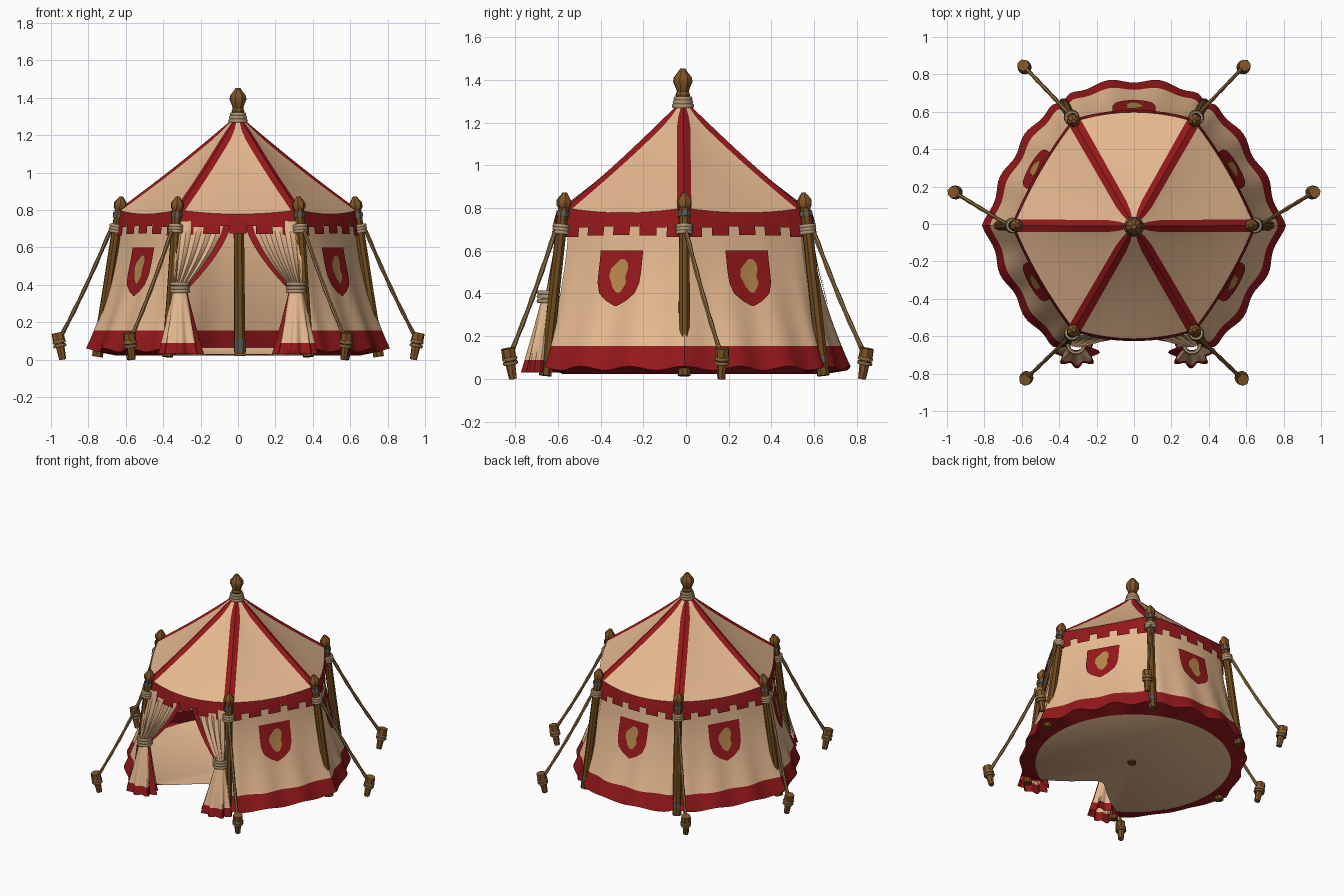
import bpy, math
from mathutils import Vector as V

if "Cube" in bpy.data.objects:
    bpy.data.objects.remove(bpy.data.objects["Cube"])

def material(name, rgb):
    m = bpy.data.materials.new(name)
    m.diffuse_color = (*rgb, 1)
    m.use_nodes = True
    m.node_tree.nodes["Principled BSDF"].inputs["Base Color"].default_value = m.diffuse_color
    return m

CLOTH = material("cream cloth", (0.79, 0.485, 0.28))
RED = material("red cloth", (0.30, 0.009, 0.011))
WOOD = material("dark wood", (0.16, 0.068, 0.011))
KNOB = material("carved wood", (0.22, 0.09, 0.02))
ROPE = material("rope", (0.25, 0.14, 0.05))
TIE = material("pale rope", (0.43, 0.30, 0.17))
GOLD = material("gold cloth", (0.47, 0.24, 0.075))
METAL = material("grey metal", (0.11, 0.10, 0.085))

def build(name, verts, faces, mats, ids=None):
    me = bpy.data.meshes.new(name)
    me.from_pydata([tuple(v) for v in verts], [], faces)
    for m in mats:
        me.materials.append(m)
    for k, p in enumerate(me.polygons):
        p.material_index = ids[k] if ids else 0
    ob = bpy.data.objects.new(name, me)
    bpy.context.collection.objects.link(ob)
    bpy.ops.object.select_all(action='DESELECT')
    ob.select_set(True)
    bpy.context.view_layer.objects.active = ob
    bpy.ops.object.shade_smooth_by_angle(angle=math.radians(35))

def grid(name, rows, mats, rule=None):
    """Surface through rows of points; rule(row, column) picks the colour."""
    n = len(rows[0])
    cells = [(r, c) for r in range(len(rows) - 1) for c in range(n - 1)]
    faces = [(r * n + c, (r + 1) * n + c, (r + 1) * n + c + 1, r * n + c + 1) for r, c in cells]
    ids = [rule(r, c) if rule else 0 for r, c in cells]
    build(name, [p for row in rows for p in row], faces, mats, ids)

def tube(name, pts, radii, mat, sides=8):
    """Round bar through points with one radius each."""
    pts = [V(p) for p in pts]
    axis = (pts[-1] - pts[0]).normalized()
    a = axis.cross(V((0.3, 1, 0.2))).normalized()
    b = axis.cross(a)
    verts = [p + (a * math.cos(t) + b * math.sin(t)) * r
             for p, r in zip(pts, radii)
             for t in [2 * math.pi * k / sides for k in range(sides)]]
    faces = [(i * sides + k, i * sides + (k + 1) % sides,
              (i + 1) * sides + (k + 1) % sides, (i + 1) * sides + k)
             for i in range(len(pts) - 1) for k in range(sides)]
    faces += [tuple(range(sides))[::-1], tuple(range((len(pts) - 1) * sides, len(pts) * sides))]
    build(name, verts, faces, [mat])

def ring(name, at, radius, thick, axis=(0, 0, 1), mat=TIE):
    rot = V((0, 0, 1)).rotation_difference(V(axis)).to_euler()
    bpy.ops.mesh.primitive_torus_add(location=at, rotation=rot, major_radius=radius,
                                     minor_radius=thick, major_segments=16, minor_segments=6)
    bpy.context.object.name = name
    bpy.context.object.data.materials.append(mat)
    bpy.ops.object.shade_smooth_by_angle(angle=math.radians(60))

def polar(deg, r, z=0):
    t = math.radians(deg)
    return V((r * math.cos(t), r * math.sin(t) - 0.008, z))

DOOR = 4  # the panel facing forward

def eave(i, u, r, z, bulge=1.0):
    """Point on the slightly bowed hexagon edge of panel i."""
    p = polar(60 * i, r).lerp(polar(60 * i + 60, r), u)
    p += V((math.cos(math.radians(60 * i + 30)), math.sin(math.radians(60 * i + 30)), 0)) \
        * (0.05 if i in (1, DOOR) else 0.022) * 4 * u * (1 - u) * bulge
    p.z = z
    return p

def wall(i, u, z):
    """Flared wall: hexagon at the top, scalloped circle at the hem."""
    s = min(1, max(0, (0.74 - z) / 0.69)) ** 1.6
    r = 0.748 + 0.05 * (2 * u - 1) ** 2 + 0.012 * math.cos(6 * math.pi * u)
    r += 0.03 * math.sin(math.pi * u) if i == 1 else 0
    corner = (i + round(u)) % 6
    r += (0.005 if corner in (0, 3) else -0.045) * math.exp(-(min(u, 1 - u) / 0.05) ** 2)
    p = eave(i, u, 0.625, z).lerp(polar(60 * (i + u), r, z), s)
    p.z = z
    return p

# Wall panels with red hem folded under
ZS = [0.75, 0.62, 0.52, 0.42, 0.33, 0.25, 0.155, 0.10, 0.055]
US = [k / 30 for k in range(31)]
for i in (0, 1, 2, 3, 5):
    rows = [[wall(i, u, z) for u in US] for z in ZS]
    for p, u in zip(rows[-1], US):
        p.z += 0.010 * math.cos(6 * math.pi * u) - 0.005
    rows.append([polar(60 * (i + u), 0.655, 0.022) for u in US])
    grid("wall_panel", rows, [CLOTH, RED], lambda r, c: int(r >= 6))

    # Shield and emblem follow the wall
    def plate(name, profile, lift, mat):
        out = polar(60 * i + 30, lift) - polar(0, 0)
        grid(name, [[wall(i, 0.5 + (l + (r - l) * k / 8) / 0.64, z) + out for k in range(9)]
                    for z, l, r in profile], [mat])
    plate("shield", [(z, -w, w) for z, w in
                     [(0.60, 0.115), (0.55, 0.113), (0.50, 0.112), (0.45, 0.108), (0.40, 0.09),
                      (0.365, 0.05), (0.34, 0.004)]], 0.008, RED)
    plate("emblem", [(0.56, 0.0, 0.025), (0.54, -0.02, 0.042), (0.515, -0.045, 0.045),
                     (0.48, -0.05, 0.034), (0.45, -0.035, 0.042), (0.43, -0.028, 0.032),
                     (0.405, -0.005, 0.015)], 0.013, GOLD)

# Floor cloth, scooped out at the door and turned up inside the wall
rows = [[], [], []]
for k in range(73):
    a = 5 * k
    off = abs(a - 270) / 30
    edge = 0.33 + 0.33 * off ** 1.8 if off < 1 else 0.66
    rows[0].append(polar(a, 0.01, 0.03))
    rows[1].append(polar(a, edge, 0.025))
    rows[2].append(polar(a, 0.72 if off >= 1 else edge + 0.002, 0.065 if off >= 1 else 0.025))
grid("floor", rows, [CLOTH])

# Roof with red ridge stripes
def eave_z(u):
    return 0.80 - 0.022 * 4 * u * (1 - u)

for i in range(6):
    rows = []
    for k in range(11):
        t = k / 10
        rc = 0.03 + 0.612 * t
        w = min(0.3, 0.036 / rc)
        us = [0, w] + [w + (1 - 2 * w) * j / 8 for j in range(1, 8)] + [1 - w, 1]
        rows.append([eave(i, u, rc, 1.285 - (1.285 - eave_z(u)) * t
                          - (0.01 + 0.02 * u * (1 - u)) * math.sin(math.pi * t), t * t)
                     + V((0, -0.004 * (1 - t), 0)) for u in us])
    grid("roof_panel", rows, [CLOTH, RED], lambda r, c: int(c in (0, 9)))

# Crenellated valance below the eave, wide teeth and narrow gaps
CUTS = [0.0]
for k in range(9):
    CUTS.append(CUTS[-1] + (0.136 if k % 2 == 0 else 0.08))
for i in range(6):
    verts, faces = [], []
    for c in range(9):
        low = 0.662 if c % 2 == 0 else 0.702
        low += 0.012 * math.sin(math.pi * (c + 0.5) / 9)
        n = len(verts)
        for u in CUTS[c:c + 2]:
            verts += [eave(i, u, 0.634, eave_z(u) + 0.003), eave(i, u, 0.648, 0.74),
                      eave(i, u, 0.656, low)]
        faces += [(n, n + 1, n + 4, n + 3), (n + 1, n + 2, n + 5, n + 4)]
    build("valance", verts, faces, [RED])

# Door curtains: gathered sheet above the tie, pleated flare below
for m in (-1, 1):
    rows = []
    for k in range(13):
        t = k / 12
        inner = 0.035 + 0.23 * t ** 1.5
        outer = 0.33 + 0.015 * t
        trim = 0.042 - 0.02 * t
        xs = [inner, inner + trim] + [inner + trim + (outer - inner - trim) * c / 18
                                      for c in range(1, 19)]
        rows.append([V((m * x, -0.59 - 0.055 * t + 0.012 * math.sin(c * 1.6) * (0.3 + t),
                        0.74 - 0.36 * t)) for c, x in enumerate(xs)])
    grid("curtain_top", rows, [CLOTH, RED], lambda r, c: int(c < 1))
    rows = []
    for t in (0, 0.15, 0.35, 0.55, 0.83, 1):
        row = []
        for c in range(57):
            a = 2 * math.pi * c / 56
            pleat = 1 + 0.17 * t * math.cos(8 * a)
            row.append(V((m * (0.31 - 0.005 * t + (0.035 + 0.07 * t) * pleat * math.cos(a)),
                          -0.645 - 0.04 * t + (0.03 + 0.045 * t) * pleat * math.sin(a),
                          0.38 - 0.35 * t)))
        rows.append(row)
    grid("curtain_skirt", rows, [CLOTH, RED], lambda r, c: int(r == 4 or 27 <= c <= 31))
    for z in (0.365, 0.385, 0.405):
        ring("curtain_tie", (m * 0.31, -0.645, z), 0.044, 0.011)

# Corner poles, knobs, bands, guy ropes and stakes
STAKES = [(0.962, 0.17), (0.59, 0.845), (-0.59, 0.845), (-0.962, 0.17),
          (-0.58, -0.83), (0.58, -0.83)]
for i, (sx, sy) in enumerate(STAKES):
    foot, top = polar(60 * i, 0.752, 0.015), polar(60 * i, 0.632 if i % 3 == 0 else 0.652, 0.81)
    axis = (top - foot).normalized()
    on = lambda z: foot.lerp(top, (z - 0.015) / 0.795)
    tube("corner_pole", [foot, on(0.4), top], [0.03, 0.027, 0.026], WOOD)
    tube("pole_knob", [on(z) for z in (0.795, 0.81, 0.835, 0.85, 0.872)],
         [0.022, 0.034, 0.036, 0.026, 0.01], KNOB, 7)
    for z in (0.08, 0.76):
        tube("pole_band", [on(z), on(z + 0.025)], [0.032, 0.032], METAL)
    for z in (0.685, 0.70, 0.715):
        ring("pole_lashing", on(z), 0.032, 0.01, axis)
    # Guy rope sags a little between lashing and stake
    out = V((sx, sy, 0)).normalized()
    start, head = on(0.70) + out * 0.03, V((sx, sy, 0.095))
    path = [start.lerp(head, k / 10) - V((0, 0, 0.02 * math.sin(math.pi * k / 10)))
            for k in range(11)]
    tube("guy_rope", path, [0.012 if k % 2 else 0.0095 for k in range(11)], ROPE, 6)
    tip, crown = V((sx, sy, 0)) - out * 0.025, V((sx, sy, 0.143)) + out * 0.004
    tube("stake", [tip.lerp(crown, t) for t in (0, 0.5, 0.68, 0.72, 1)],
         [0.019, 0.024, 0.026, 0.034, 0.033], KNOB, 7)
    for t in (0.52, 0.66):
        ring("stake_lashing", tip.lerp(crown, t), 0.028, 0.009, crown - tip, ROPE)

# Centre pole and finial
tube("centre_pole", [(0.01, -0.01, 0.02), (0, -0.012, 1.3)], [0.031, 0.027], WOOD)
tube("centre_band", [(0.01, -0.01, 0.04), (0.01, -0.01, 0.11)], [0.034, 0.034], METAL)
FINIAL = [(1.26, 0.03), (1.31, 0.03), (1.33, 0.036), (1.345, 0.029), (1.36, 0.034),
          (1.39, 0.047), (1.41, 0.045), (1.435, 0.025), (1.452, 0.013)]
tube("finial", [(0, -0.015, z) for z, r in FINIAL], [r for z, r in FINIAL], KNOB)
for z, r in ((1.277, 0.042), (1.295, 0.038), (1.312, 0.034)):
    ring("finial_lashing", (0, -0.014, z), r, 0.011)
